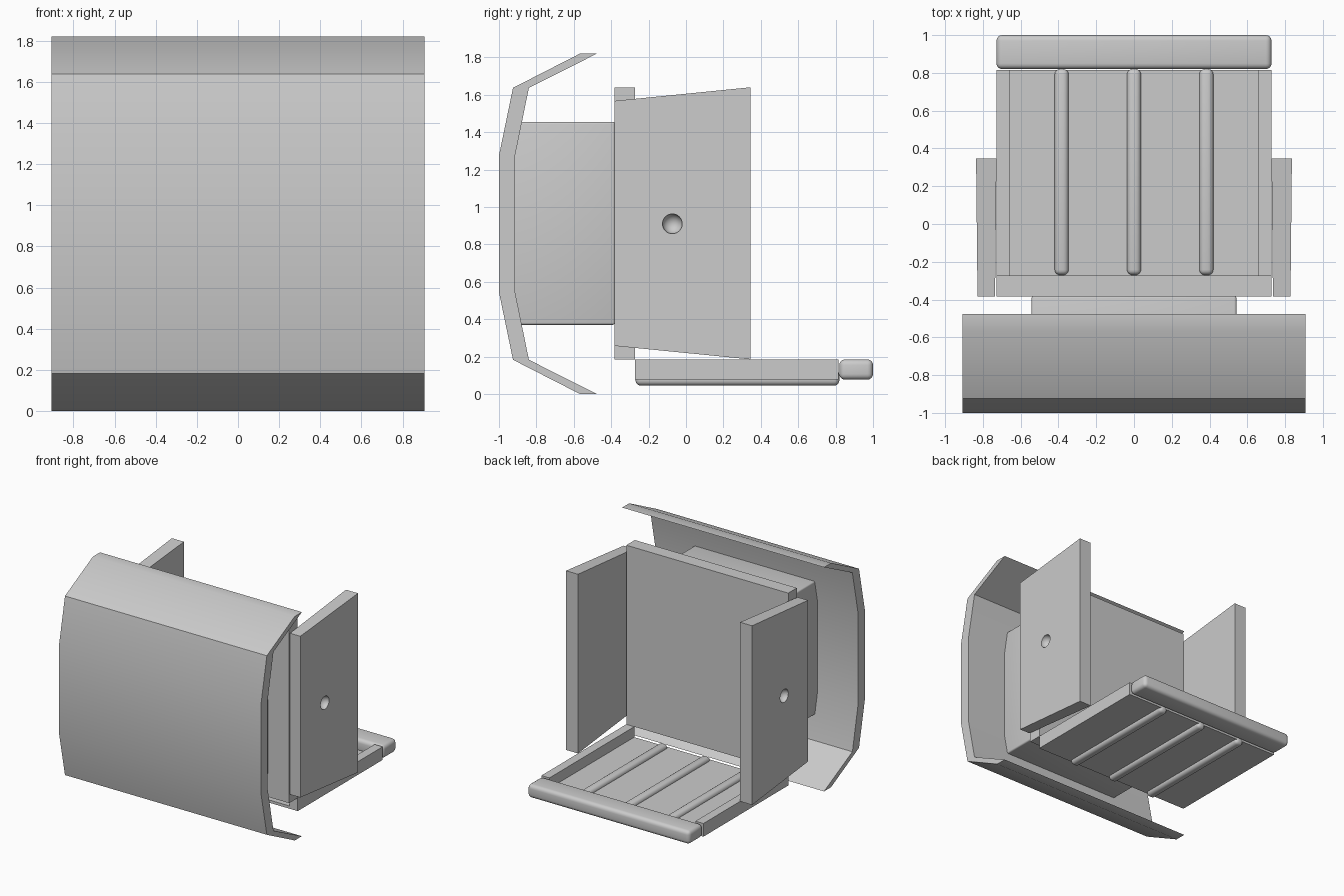
import bpy, bmesh, math
from mathutils import Matrix

cube = bpy.data.objects.get("Cube")
if cube:
    bpy.data.objects.remove(cube, do_unlink=True)

# Single matte grey for every part
grey = bpy.data.materials.new("plain grey")
grey.use_nodes = True
grey.diffuse_color = (0.6, 0.6, 0.6, 1)
shader = next(n for n in grey.node_tree.nodes if n.type == 'BSDF_PRINCIPLED')
shader.inputs["Base Color"].default_value = grey.diffuse_color


def activate(obj):
    bpy.ops.object.select_all(action='DESELECT')
    obj.select_set(True)
    bpy.context.view_layer.objects.active = obj


def finish(name, bm):
    bmesh.ops.recalc_face_normals(bm, faces=bm.faces)
    mesh = bpy.data.meshes.new(name)
    bm.to_mesh(mesh)
    bm.free()
    mesh.materials.append(grey)
    obj = bpy.data.objects.new(name, mesh)
    bpy.context.collection.objects.link(obj)
    return obj


def smooth(obj):
    activate(obj)
    bpy.ops.object.shade_smooth_by_angle(angle=math.radians(30))


def box_mesh(x, y, z):
    bm = bmesh.new()
    size = [b - a for a, b in (x, y, z)]
    mid = [(a + b) / 2 for a, b in (x, y, z)]
    bmesh.ops.create_cube(bm, size=1, matrix=Matrix.Translation(mid) @ Matrix.Diagonal((*size, 1)))
    return bm


def box(name, x, y, z, bevel=0, segments=4):
    bm = box_mesh(x, y, z)
    if bevel:
        bmesh.ops.bevel(bm, geom=bm.edges[:], offset=bevel, segments=segments,
                        profile=0.5, affect='EDGES')
    obj = finish(name, bm)
    if bevel:
        smooth(obj)
    return obj


# Curved front shield: half profile mirrored about mid height, then extruded across
mid_z = 0.91
outer = [(-0.567, 1.82), (-0.925, 1.637), (-1.0, 1.275)]
inner = [(-0.914, 1.275), (-0.84, 1.637), (-0.476, 1.82)]
flip = lambda pts: [(y, 2 * mid_z - z) for y, z in reversed(pts)]
profile = outer + flip(outer) + flip(inner) + inner
bm = bmesh.new()
face = bm.faces.new([bm.verts.new((-0.907, y, z)) for y, z in profile])
ext = bmesh.ops.extrude_face_region(bm, geom=[face])
bmesh.ops.translate(bm, vec=(1.814, 0, 0),
                    verts=[v for v in ext["geom"] if isinstance(v, bmesh.types.BMVert)])
smooth(finish("front_shield", bm))

# Core block joining the shield to the upright panel
box("core_block", (-0.542, 0.542), (-0.93, -0.38), (0.37, 1.455), 0.012, 3)
box("upright_panel", (-0.728, 0.728), (-0.383, -0.273), (0.185, 1.64))

# Side panels: narrower towards the front, each with a round dimple outside
for side, label in ((1, "left"), (-1, "right")):
    centre = side * 0.782
    bm = box_mesh((centre - 0.054, centre + 0.054), (-0.383, 0.346), (0.185, 1.64))
    for v in bm.verts:
        if v.co.y < 0:
            v.co.x = centre + (v.co.x - centre) * 0.86
            v.co.z = mid_z + (v.co.z - mid_z) * 0.9
    panel = finish(label + "_side_panel", bm)
    bm = bmesh.new()
    bmesh.ops.create_uvsphere(bm, u_segments=32, v_segments=16, radius=0.053,
                              matrix=Matrix.Translation((side * 0.832, -0.073, mid_z)))
    cutter = finish("dimple_cutter", bm)
    cutter.hide_render = True
    mod = panel.modifiers.new("dimple", 'BOOLEAN')
    mod.operation, mod.solver, mod.object = 'DIFFERENCE', 'EXACT', cutter
    activate(panel)
    bpy.ops.object.modifier_apply(modifier=mod.name)
    bpy.data.objects.remove(cutter, do_unlink=True)
    smooth(panel)

# Tray: thin floor, side rails, rounded ribs and end bar
tray_y = (-0.273, 0.816)
box("tray_floor", (-0.656, 0.656), tray_y, (0.078, 0.1))
for side, label in ((1, "left"), (-1, "right")):
    box(label + "_tray_rail", sorted((side * 0.656, side * 0.728)), tray_y, (0.078, 0.185))
for i, x in enumerate((-0.383, 0, 0.383)):
    box(f"tray_rib_{i + 1}", (x - 0.037, x + 0.037), (-0.27, 0.82), (0.045, 0.13), 0.028)
box("tray_end_bar", (-0.728, 0.728), (0.82, 1.0), (0.077, 0.185), 0.03)
